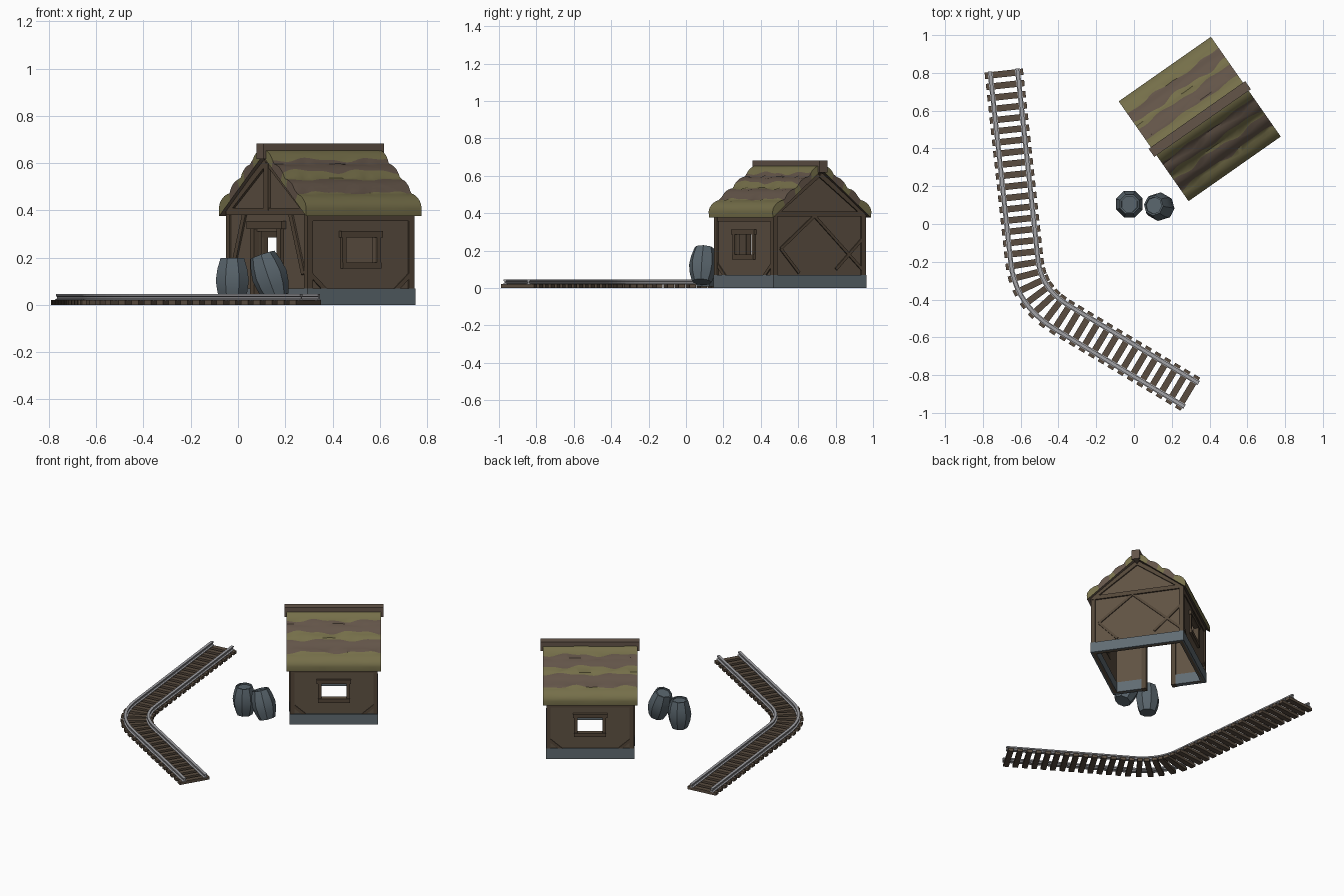
import bpy, bmesh, math
from mathutils import Matrix, Vector

if "Cube" in bpy.data.objects:
    bpy.data.objects.remove(bpy.data.objects["Cube"])

def mat(name, rgb):
    m = bpy.data.materials.new(name)
    m.diffuse_color = (*rgb, 1)
    m.use_nodes = True
    m.node_tree.nodes["Principled BSDF"].inputs["Base Color"].default_value = m.diffuse_color
    return m

WALL = mat("wall brown", (0.115, 0.084, 0.056))
TIMBER = mat("timber brown", (0.088, 0.062, 0.040))
OLIVE = mat("thatch olive", (0.180, 0.160, 0.068))
THATCH = mat("thatch brown", (0.125, 0.090, 0.066))
STONE = mat("stone grey", (0.120, 0.150, 0.170))
BARREL = mat("barrel grey", (0.098, 0.127, 0.148))
STEEL = mat("rail steel", (0.36, 0.36, 0.38))
TIE = mat("tie brown", (0.100, 0.072, 0.050))

HOUSE = Matrix.Translation((0.348, 0.556, 0)) @ Matrix.Rotation(math.radians(35), 4, 'Z')
I4 = Matrix.Identity(4)

def make(name, verts, faces, mats, frame=I4, idx=None, smooth=None):
    me = bpy.data.meshes.new(name)
    me.from_pydata([tuple(v) for v in verts], [], faces)
    for m in mats:
        me.materials.append(m)
    if idx:
        me.polygons.foreach_set("material_index", idx)
    bm = bmesh.new()
    bm.from_mesh(me)
    bmesh.ops.recalc_face_normals(bm, faces=bm.faces)
    bm.to_mesh(me)
    bm.free()
    ob = bpy.data.objects.new(name, me)
    bpy.context.collection.objects.link(ob)
    ob.matrix_world = frame
    if smooth:
        bpy.ops.object.select_all(action='DESELECT')
        ob.select_set(True)
        bpy.context.view_layer.objects.active = ob
        bpy.ops.object.shade_smooth_by_angle(angle=math.radians(smooth))
    return ob

BOX_F = [(0, 1, 3, 2), (4, 6, 7, 5), (0, 4, 5, 1), (2, 3, 7, 6), (0, 2, 6, 4), (1, 5, 7, 3)]

def box(name, lo, hi, m, frame=HOUSE):
    return make(name, [(x, y, z) for x in (lo[0], hi[0]) for y in (lo[1], hi[1])
                       for z in (lo[2], hi[2])], BOX_F, [m], frame)

def prism(name, poly, x0, x1, m):
    """Extrude a (y, z) outline along the house's x axis."""
    n = len(poly)
    v = [(x, y, z) for x in (x0, x1) for y, z in poly]
    f = [tuple(range(n)), tuple(range(2 * n - 1, n - 1, -1))]
    f += [(i, (i + 1) % n, n + (i + 1) % n, n + i) for i in range(n)]
    return make(name, v, f, [m], HOUSE)

def strip(name, p, q, w, x0, x1):
    """Timber between two (y, z) points on a gable."""
    p, q = Vector(p), Vector(q)
    d = (q - p).normalized()
    n = Vector((-d.y, d.x)) * w / 2
    prism(name, [p + n, p - n, q - n, q + n], x0, x1, TIMBER)

A, B, T = 0.268, 0.294, 0.018      # wall half length, half width, thickness
EAVE, APEX = 0.385, 0.605

# gable walls, front one with the doorway
top = [(B, EAVE), (0, APEX), (-B, EAVE)]
D = 0.082
prism("front_gable_wall", [(-B, 0), (-D, 0), (-D, 0.31), (D, 0.31), (D, 0), (B, 0)] + top, -A, -A + T, WALL)
prism("back_gable_wall", [(-B, 0), (B, 0)] + top, A - T, A, WALL)

# side walls with window openings, window frames and braces
W, Z0, Z1 = 0.078, 0.18, 0.285
for side, s in (("right", -1), ("left", 1)):
    def sbox(name, x0, x1, z0, z1, m, y0=B - T, y1=B):
        ya, yb = sorted((s * y0, s * y1))
        box(f"{side}_{name}", (x0, ya, z0), (x1, yb, z1), m)
    sbox("wall_below", -A + T, A - T, 0, Z0, WALL)
    sbox("wall_above", -A + T, A - T, Z1, EAVE + 0.01, WALL)
    sbox("wall_front", -A + T, -W, Z0, Z1, WALL)
    sbox("wall_back", W, A - T, Z0, Z1, WALL)
    o = B + 0.012
    sbox("window_lintel", -0.108, 0.108, Z1, Z1 + 0.027, TIMBER, B - 0.02, o + 0.004)
    sbox("window_sill", -0.100, 0.100, Z0 - 0.027, Z0, TIMBER, B - 0.02, o + 0.004)
    sbox("top_beam", -A, A, 0.355, 0.39, TIMBER, B, B + 0.006)
    for e in (-1, 1):
        xs = sorted((e * W, e * (W + 0.022)))
        sbox("window_post", *xs, Z0, Z1, TIMBER, B - 0.02, o)
        # corner brace at the wall foot
        pts = [(e * 0.25, 0.135), (e * 0.25, 0.11), (e * 0.205, 0.07), (e * 0.175, 0.07)]
        v = [(x, s * y, z) for y in (B - 0.005, B + 0.006) for x, z in pts]
        make(f"{side}_corner_brace", v, [(0, 1, 2, 3), (4, 5, 6, 7)] +
             [(i, (i + 1) % 4, 4 + (i + 1) % 4, 4 + i) for i in range(4)], [TIMBER], HOUSE)

# corner posts
for sx in (-1, 1):
    for sy in (-1, 1):
        xs = sorted((sx * (A - 0.02), sx * (A + 0.008)))
        ys = sorted((sy * (B - 0.02), sy * (B + 0.008)))
        box("corner_post", (xs[0], ys[0], 0.05), (xs[1], ys[1], 0.40), TIMBER)

# gable timbers: tie beam, king post, rafters
for name, x0, x1 in (("front", -A - 0.012, -A), ("back", A, A + 0.010)):
    strip(name + "_tie_beam", (-B, 0.395), (B, 0.395), 0.028, x0, x1)
    for s in (-1, 1):
        strip(name + "_rafter", (s * 0.29, 0.395), (s * 0.005, 0.605), 0.026, x0, x1)
strip("front_king_post", (0, 0.40), (0, 0.60), 0.035, -A - 0.014, -A)
for s in (-1, 1):
    strip("front_brace", (s * 0.265, 0.13), (s * 0.17, 0.385), 0.024, -A - 0.008, -A)
    strip("door_post", (s * (D + 0.015), 0), (s * (D + 0.015), 0.325), 0.03, -A - 0.016, -A + T + 0.004)
strip("door_lintel", (-0.13, 0.338), (0.13, 0.338), 0.035, -A - 0.022, -A + T)
for p, q in (((-0.25, 0.21), (-0.03, 0.385)), ((-0.03, 0.385), (0.28, 0.10)),
             ((0.11, 0.10), (0.28, 0.26)), ((-0.25, 0.21), (-0.13, 0.08))):
    strip("back_brace", p, q, 0.016, A, A + 0.007)

# stone footing, open at the door
a, b, H, t = 0.279, 0.304, 0.07, 0.032
box("footing_back", (a - t, -b, 0), (a, b, H), STONE)
for s in (-1, 1):
    y = sorted((s * (b - t), s * b))
    box("footing_side", (-a, y[0], 0), (a - t, y[1], H), STONE)
    y = sorted((s * 0.112, s * (b - t)))
    box("footing_front", (-a, y[0], 0), (-a + t, y[1], H), STONE)

# thatched roof slopes: bulging tiers, wavy colour bands
NX, NS, L = 28, 24, 0.298
BANDS = (6, 11, 14, 19, 24)
for side, s in (("right", -1), ("left", 1)):
    v, f, idx = [], [], []
    for j in range(NX + 1):
        x = -L + 2 * L * j / NX
        for i in range(NS + 1):
            u = i / NS
            wave = math.sin(x * 19 + i * 0.9 + s) + 0.6 * math.sin(x * 41 + i * 1.7)
            k = u + 0.022 * wave * min(1, 5 * u * (1 - u))
            bump = 0.016 * abs(math.sin(math.pi * k * 4)) ** 0.8
            edge = 0.012 if i == 0 else 0
            v.append((x, s * (0.326 * (1 - k) + bump * 0.6 - edge * 0.3), 0.408 + 0.25 * k + bump * 0.8))
            v.append((x, s * (0.320 * (1 - u)), 0.376 + 0.255 * u))
    R = 2 * (NS + 1)
    for j in range(NX + 1):
        for i in range(NS):
            c = next(n for n, e in enumerate(BANDS) if i < e) % 2
            p = j * R + 2 * i
            if j < NX:
                f += [(p, p + 2, p + R + 2, p + R), (p + 1, p + R + 1, p + R + 3, p + 3)]
                idx += [c, 1]
            if j in (0, NX):
                f.append((p, p + 1, p + 3, p + 2))
                idx.append(c)
        if j < NX:
            p = j * R
            f += [(p, p + R, p + R + 1, p + 1), (p + R - 2, p + R - 1, p + 2 * R - 1, p + 2 * R - 2)]
            idx += [0, 1]
    make(f"{side}_thatch", v, f, [OLIVE, THATCH], HOUSE, idx, 40)
prism("ridge_beam", [(-0.026, 0.618), (0.026, 0.618), (0.026, 0.682), (-0.026, 0.682)], -0.312, 0.312, THATCH)

# barrels
def barrel(name, frame):
    prof = [(0.052, 0), (0.068, 0.045), (0.076, 0.095), (0.068, 0.145), (0.054, 0.19), (0.045, 0.19), (0.044, 0.181)]
    n = 8
    v = [(r * math.cos(math.tau * (k + 0.5) / n), r * math.sin(math.tau * (k + 0.5) / n), z)
         for r, z in prof for k in range(n)]
    f = [(q * n + k, q * n + (k + 1) % n, (q + 1) * n + (k + 1) % n, (q + 1) * n + k)
         for q in range(len(prof) - 1) for k in range(n)]
    f += [tuple(range(n)), tuple(range(len(v) - n, len(v)))]
    make(name, v, f, [BARREL], frame, None, 35)

barrel("upright_barrel", Matrix.Translation((-0.024, 0.105, 0.008)))
barrel("leaning_barrel", Matrix.Translation((0.165, 0.085, 0.032)) @ Matrix.Rotation(math.radians(-19), 4, 'Y')
       @ Matrix.Rotation(math.radians(-4), 4, 'X') @ Matrix.Rotation(0.3, 4, 'Z'))

# track centre line: straight, bend, straight
P0, P1, C, P2, P3 = [Vector(p) for p in ((-0.690, 0.815), (-0.580, -0.20), (-0.558, -0.39), (-0.38, -0.495), (0.305, -0.905))]
path = [P0] + [P1 * (1 - t) ** 2 + C * 2 * t * (1 - t) + P2 * t * t for t in [i / 10 for i in range(11)]] + [P3]

def normal(i):
    d = (path[min(i + 1, len(path) - 1)] - path[max(i - 1, 0)]).normalized()
    if i == 1:
        d = (path[2] - path[0]).normalized()
    return Vector((-d.y, d.x))

# rails: I section swept along the track
SEC = [(-0.013, 0.019), (0.013, 0.019), (0.013, 0.023), (0.004, 0.026), (0.004, 0.034), (0.009, 0.037),
       (0.009, 0.045), (-0.009, 0.045), (-0.009, 0.037), (-0.004, 0.034), (-0.004, 0.026), (-0.013, 0.023)]
for side, off in (("inner", 0.0725), ("outer", -0.0725)):
    n, v, f = len(SEC), [], []
    for i, p in enumerate(path):
        v += [(*(p + normal(i) * (off + w)), z) for w, z in SEC]
    for i in range(len(path) - 1):
        f += [(i * n + k, i * n + (k + 1) % n, (i + 1) * n + (k + 1) % n, (i + 1) * n + k) for k in range(n)]
    f += [tuple(range(n)), tuple(range(len(v) - n, len(v)))]
    make(side + "_rail", v, f, [STEEL])

# ties, evenly spaced along the track
lengths = [(q - p).length for p, q in zip(path, path[1:])]
total, count = sum(lengths), 37
for k in range(count):
    d, i = 0.02 + (total - 0.045) * k / (count - 1), 0
    while i < len(lengths) - 1 and d > lengths[i]:
        d -= lengths[i]
        i += 1
    dr = (path[i + 1] - path[i]).normalized()
    c = path[i] + dr * d
    fr = Matrix.Translation((c.x, c.y, 0)) @ Matrix.Rotation(math.atan2(dr.y, dr.x), 4, 'Z')
    box("track_tie", (-0.017, -0.102, 0.0), (0.017, 0.102, 0.02), TIE, fr)
